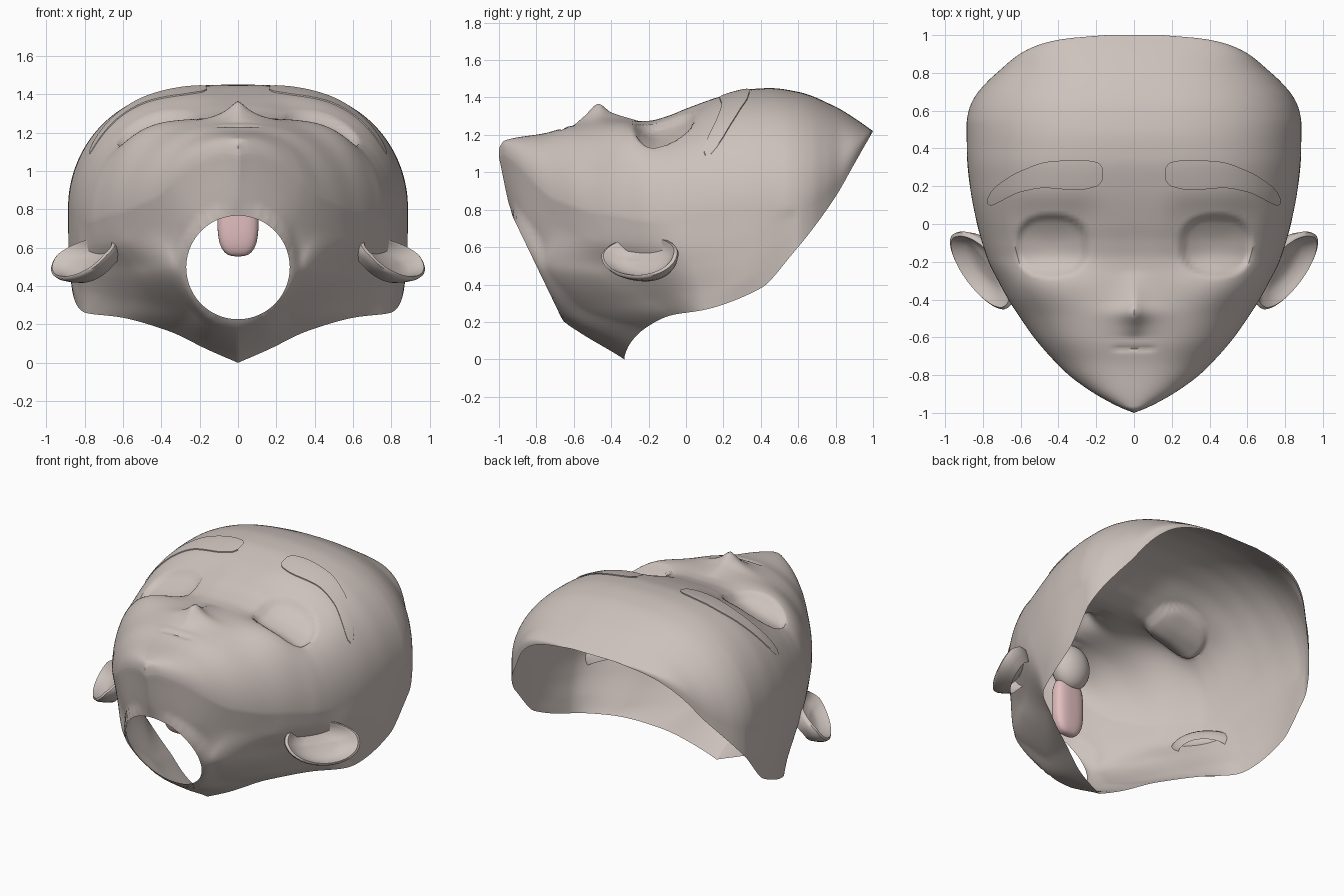
import bpy, bmesh, math
from mathutils import Vector

if "Cube" in bpy.data.objects:
    bpy.data.objects.remove(bpy.data.objects["Cube"])


def material(name, rgb):
    m = bpy.data.materials.new(name)
    m.diffuse_color = (*rgb, 1)
    m.use_nodes = True
    m.node_tree.nodes["Principled BSDF"].inputs["Base Color"].default_value = m.diffuse_color
    return m


SKIN = material("warm_grey_skin", (0.61, 0.54, 0.505))
PINK = material("tongue_pink", (0.77, 0.52, 0.53))


def curve(keys, x):
    """Smooth monotone-like interpolation of (position, value) keys."""
    if x <= keys[0][0]:
        return keys[0][1]
    if x >= keys[-1][0]:
        return keys[-1][1]
    n = len(keys)
    sec = [(keys[i + 1][1] - keys[i][1]) / (keys[i + 1][0] - keys[i][0]) for i in range(n - 1)]

    def slope(i):
        if i == 0:
            return sec[0]
        if i == n - 1:
            return sec[-1]
        a, b = sec[i - 1], sec[i]
        return 0 if a * b <= 0 else 2 * a * b / (a + b)
    i = max(k for k in range(n - 1) if keys[k][0] <= x)
    h = keys[i + 1][0] - keys[i][0]
    t = (x - keys[i][0]) / h
    return ((2*t**3 - 3*t*t + 1) * keys[i][1] + (t**3 - 2*t*t + t) * h * slope(i)
            + (3*t*t - 2*t**3) * keys[i + 1][1] + (t**3 - t*t) * h * slope(i + 1))


def smooth(a, b, x):
    t = min(1, max(0, (x - a) / (b - a)))
    return t * t * (3 - 2 * t)


def finish(bm, name, mat, angle=50):
    me = bpy.data.meshes.new(name)
    bm.to_mesh(me)
    bm.free()
    ob = bpy.data.objects.new(name, me)
    bpy.context.collection.objects.link(ob)
    me.materials.append(mat)
    bpy.ops.object.select_all(action='DESELECT')
    ob.select_set(True)
    bpy.context.view_layer.objects.active = ob
    bpy.ops.object.shade_smooth_by_angle(angle=math.radians(angle))
    return ob


def skin_grid(bm, rows, closed=False):
    """Joins equal-length rows of points with quads."""
    vs = [[bm.verts.new(p) for p in r] for r in rows]
    for a, b in zip(vs, vs[1:]):
        n = len(a)
        for j in range(n if closed else n - 1):
            k = (j + 1) % n
            bm.faces.new((a[j], a[k], b[k], b[j]))
    return vs


# Half width, centre height, side drop and squareness of the face along y
WIDTH = [(-1, 0), (-.97, .075), (-.94, .135), (-.9, .205), (-.85, .28), (-.8, .345), (-.7, .445),
         (-.6, .53), (-.5, .60), (-.4, .665), (-.3, .72), (-.2, .77), (0, .83), (.2, .868),
         (.4, .885), (.53, .886), (.6, .875), (.67, .845), (.75, .78), (.81, .715), (.9, .605),
         (.95, .5), (.98, .37), (1, .15)]
HEIGHT = [(-1, 1.13), (-.97, 1.17), (-.75, 1.21), (-.6, 1.25), (-.4, 1.27), (-.2, 1.275),
          (-.1, 1.30), (0, 1.34), (.2, 1.41), (.35, 1.445), (.45, 1.45), (.6, 1.43),
          (.8, 1.35), (.9, 1.29), (1, 1.22)]
DROP = [(-1, .05), (-.9, .15), (-.8, .27), (-.7, .37), (-.5, .48), (-.35, .52), (-.2, .54),
        (0, .59), (.4, .65), (.6, .62), (.8, .42), (.9, .22), (1, 0)]
SQUARE = [(-1, 2.2), (-.5, 2.8), (-.25, 3.9), (0, 3.4), (.4, 2.8), (.7, 2.6), (1, 2.2)]
EDGE = [(.4, .38), (.6, .6), (.8, .87), (.9, 1.045), (1, 1.22)]
NOSE = [(-.6, 0), (-.54, .045), (-.47, .1), (-.4, .05), (-.25, 0)]
EYE = (.435, -.115)


def face_z(x, y, t=None):
    x = abs(x)
    if t is None:
        t = min(1, x / max(curve(WIDTH, y), 1e-6))
    z = curve(HEIGHT, y) - curve(DROP, y) * (1 - math.sqrt(max(0, 1 - t ** curve(SQUARE, y))))
    z += curve(NOSE, y) * math.exp(-(math.hypot(x, .015) - .015) / .075)
    # cheeks, shallow sockets and a sunken dish inside each
    z += .02 * math.exp(-((x - .52) / .2) ** 2 - ((y + .36) / .12) ** 2)
    z -= .03 * math.exp(-(((x - EYE[0]) / .24) ** 4 + ((y + .07) / .19) ** 4))
    r = (abs((x - EYE[0]) / .185) ** 2.5 + abs((y - EYE[1]) / .158) ** 2.5) ** .4
    z -= .025 * (1 - smooth(.9, 1.06, r)) + .035 * max(0, 1 - r * r)
    # mouth crease
    z -= .01 * math.exp(-((y + .66) / .012) ** 2) * (1 - smooth(.07, .14, x))
    return z


# Guide lines below the face: jaw, mid neck, lower neck, open edge
YS = [-1, -.9, -.7, -.4, 0, .4, .6]
GUIDES = [
    [(0, -.93, .77), (.18, -.885, .79), (.42, -.69, .71), (.65, -.38, .63),
     (.833, .01, .62), (.885, .4, .695), (.875, .6, .757)],
    [(0, -.80, .5), (.15, -.80, .5), (.32, -.76, .5), (.59, -.33, .48),
     (.828, .05, .49), (.883, .4, .59), (.875, .6, .705)],
    [(0, -.67, .23), (.12, -.66, .24), (.27, -.56, .28), (.56, -.21, .33),
     (.815, .09, .36), (.877, .4, .485), (.875, .6, .652)],
    [(0, -.33, 0), (.15, -.31, .065), (.36, -.22, .165), (.6, -.08, .235),
     (.805, .1, .265), (.865, .4, .38), (.875, .6, .6)]]


def guide(g, y, k):
    keys = [(a, g[i][k]) for i, a in enumerate(YS)]
    if k == 1 or (k == 2 and g[0][2] > 0):  # mirrored key keeps the middle rounded
        keys.insert(0, (-1.1, g[1][k]))
    return curve(keys, y)


def wall(y, rim, n):
    if y >= .6:                             # straight side down to the open edge
        low = min(rim[2], curve(EDGE, y))
        return [(rim[0], y, rim[2] + (low - rim[2]) * (j + 1) / n) for j in range(n)]
    pts = [rim] + [tuple(guide(g, y, k) for k in range(3)) for g in GUIDES]
    return [tuple(curve([(i, p[k]) for i, p in enumerate(pts)], 4 * (j + 1) / n)
                  for k in range(3)) for j in range(n)]


# Head shell, open at the back
bm = bmesh.new()
rows, NY, NX = [], 140, 50
for i in range(NY + 1):
    y = -math.cos(math.pi * i / NY) * .5 + (2 * i / NY - 1) * .5
    w = curve(WIDTH, y)
    half = []
    for j in range(NX + 1):
        t = math.sin(math.pi / 2 * j / NX)
        half.append((w * t, y, face_z(w * t, y, t)))
    half += wall(y, half[-1], 36)
    rows.append([(-x, yy, z) for x, yy, z in reversed(half[1:])] + half)
skin_grid(bm, rows)
bmesh.ops.remove_doubles(bm, verts=bm.verts, dist=.0004)


# Neck opening on a slanted plane
def neck_r(c):
    return math.hypot(c.x / .27, (c.z - .497) / .27)


bmesh.ops.delete(bm, geom=[v for v in bm.verts if v.co.y < -.5 and neck_r(v.co) < .97],
                 context='VERTS')
for v in bm.verts:
    r = neck_r(v.co)
    if v.co.y < -.45 and r < 1.25:
        if v.is_boundary:
            v.co.x /= r
            v.co.z = .497 + (v.co.z - .497) / r
            r = 1
        plane = max(-.935, -.93 + .4815 * (.77 - v.co.z))
        v.co.y += (plane - v.co.y) * (1 - smooth(1, 1.25, r))
bmesh.ops.recalc_face_normals(bm, faces=bm.faces)
finish(bm, "head_shell", SKIN)

# Brows: thin patches that follow the forehead
MID = [(.165, .265), (.3, .26), (.45, .26), (.6, .225), (.72, .16), (.775, .12)]
HALF = [(.165, .03), (.19, .062), (.3, .08), (.45, .07), (.6, .056), (.72, .048), (.76, .035),
        (.775, .015)]
for side, label in ((1, "left"), (-1, "right")):
    bm = bmesh.new()
    rows = []
    for i in range(41):
        x = .165 + .61 * i / 40
        m, h = curve(MID, x), curve(HALF, x)
        ys = [m + h * (j / 5 - 1) for j in range(11)]
        row = [(side * x, y, face_z(x, y) + .009) for y in ys]
        row = [(row[0][0], ys[0], row[0][2] - .007)] + row + [(row[-1][0], ys[-1], row[-1][2] - .007)]
        rows.append(row if side > 0 else row[::-1])
    skin_grid(bm, rows)
    finish(bm, label + "_brow", SKIN)

# Ears: cupped rings, (scale, depth) from hollow to root, front edge sunk into the head
CUP = [(.08, -.065), (.4, -.06), (.68, -.045), (.84, -.01), (.93, .008), (1, 0),
       (.99, -.02), (.87, -.06), (.7, -.1)]
for side, label in ((1, "left"), (-1, "right")):
    bm = bmesh.new()
    mid = Vector((.815, -.25, .56))
    a = Vector((.54, .84, 0))
    b = Vector((.6, -.1, -.79)).normalized()
    n = b.cross(a).normalized()
    rows = []
    for s, d in CUP:
        ring = []
        for k in range(36):
            q = 2 * math.pi * k / 36
            u, v = math.cos(q), math.sin(q)
            short = .155 if v > 0 else .15
            sink = .04 * s * max(0, -v)
            p = mid + a * (.24 * s * u) + b * (short * s * v) + n * (d - sink)
            ring.append((side * p.x, p.y, p.z))
        rows.append(ring)
    vs = skin_grid(bm, rows, closed=True)
    bm.faces.new(vs[0])
    bmesh.ops.recalc_face_normals(bm, faces=bm.faces)
    finish(bm, label + "_ear", SKIN, 60)


# Mouth bag and tongue inside the head
def blob(name, centre, size, mat, power):
    bm = bmesh.new()
    bmesh.ops.create_uvsphere(bm, u_segments=32, v_segments=20, radius=1)
    for v in bm.verts:
        r = sum(abs(c) ** power for c in v.co) ** (1 / power)
        v.co = [centre[k] + size[k] * v.co[k] / r for k in range(3)]
    return finish(bm, name, mat)


blob("mouth_bag", (0, -.61, 1.02), (.13, .1, .15), SKIN, 2)
blob("tongue", (0, -.64, .755), (.107, .055, .2), PINK, 3)
